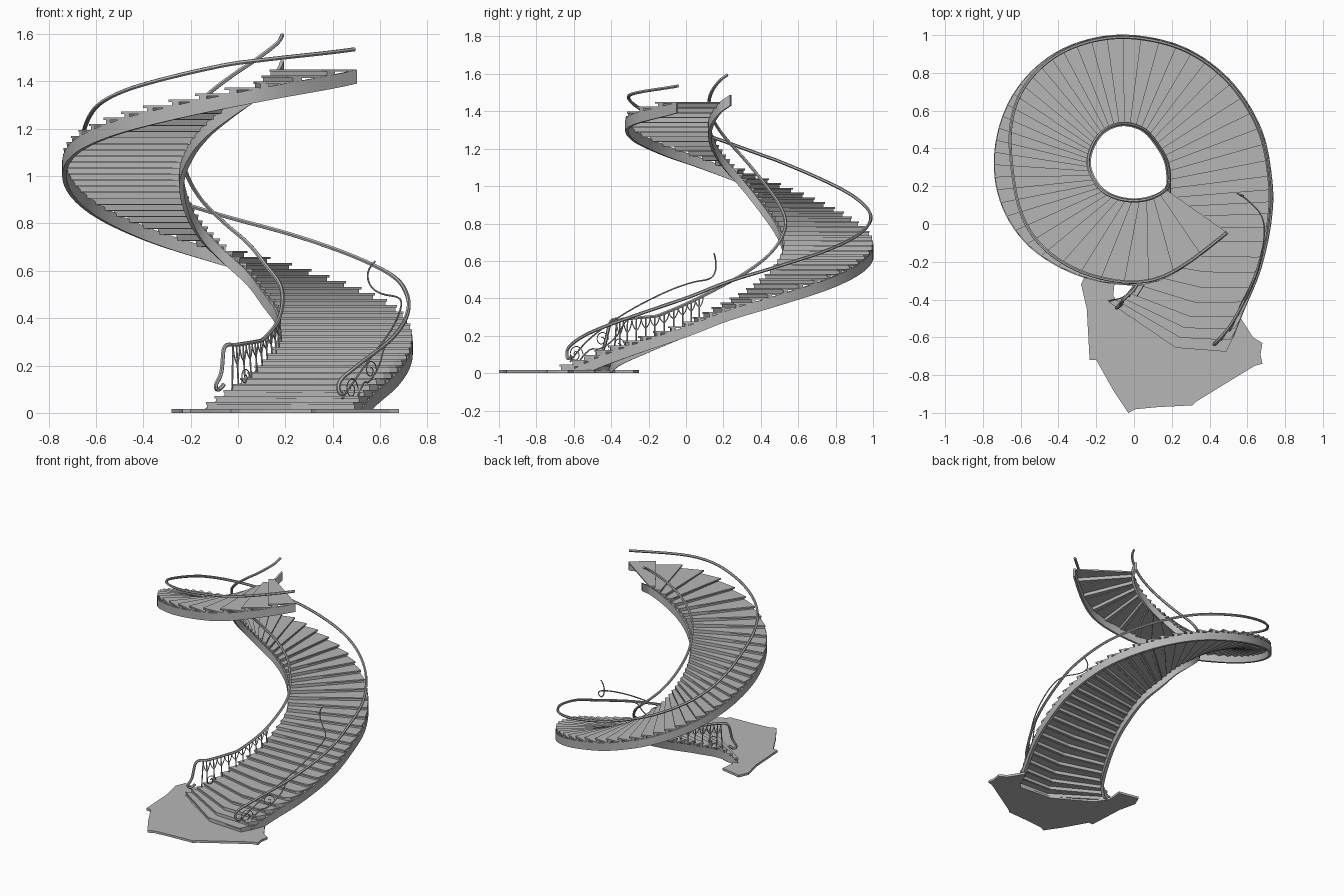
import bpy, bmesh, math
from mathutils import Vector

cube = bpy.data.objects.get("Cube")
if cube:
    bpy.data.objects.remove(cube)

stone = bpy.data.materials.new("stone_grey")
stone.use_nodes = True
stone.diffuse_color = (0.47, 0.47, 0.47, 1)
stone.node_tree.nodes["Principled BSDF"].inputs["Base Color"].default_value = stone.diffuse_color

# Flight layout: height, inner edge x y, outer edge x y
KEYS = [
    (.03, -.13, -.41, .52, -.61), (.10, -.03, -.37, .58, -.46),
    (.18, .07, -.2, .67, -.24), (.265, .15, 0, .725, .01),
    (.35, .178, .17, .73, .23), (.435, .17, .32, .67, .51),
    (.52, .11, .43, .5, .77), (.61, .04, .5, .24, .945),
    (.70, -.06, .525, -.09, 1), (.80, -.155, .49, -.4, .915),
    (.915, -.215, .41, -.63, .7), (1.04, -.235, .31, -.735, .4),
    (1.155, -.19, .21, -.7, .1), (1.24, -.12, .155, -.53, -.14),
    (1.32, -.02, .13, -.22, -.295), (1.39, .08, .14, .13, -.3),
    (1.46, .165, .185, .5, -.05), (1.50, .185, .24, .58, .06)]
START, END, STEPS = .03, 1.46, 56
RISE = (END - START) / STEPS


def edges(s):
    """Inner and outer plan points of the flight at height s."""
    i = 0
    while i < len(KEYS) - 2 and s > KEYS[i + 1][0]:
        i += 1
    a, b = KEYS[i], KEYS[i + 1]
    before, after = KEYS[max(i - 1, 0)], KEYS[min(i + 2, len(KEYS) - 1)]
    d = b[0] - a[0]
    t = (s - a[0]) / d
    out = []
    for c in range(1, 5):
        ma = (b[c] - before[c]) / (b[0] - before[0]) * d
        mb = (after[c] - a[c]) / (after[0] - a[0]) * d
        out.append((2*t**3 - 3*t**2 + 1) * a[c] + (t**3 - 2*t**2 + t) * ma
                   + (3*t**2 - 2*t**3) * b[c] + (t**3 - t**2) * mb)
    return Vector(out[:2]), Vector(out[2:])


def across(s, f, lift=0):
    """Point a fraction f of the way from the inner to the outer edge."""
    a, b = edges(s)
    return a.lerp(b, f).to_3d() + Vector((0, 0, s + lift))


def nosing(s, shift=0):
    """Front line of a tread, bowed forward near the floor."""
    bow = max(0, 1 - (s - START) / .25) ** 1.5
    pts = [across(s + shift, f) for f in (0, .5, .94, 1)]
    pts[1] += Vector((.03, -.14, 0)) * bow
    pts[2] += Vector((.01, -.07, 0)) * bow
    return pts


def prism(bm, outline, low, high):
    bottom = [bm.verts.new((p[0], p[1], low)) for p in outline]
    top = [bm.verts.new((p[0], p[1], high)) for p in outline]
    bm.faces.new(bottom)
    bm.faces.new(top)
    for i in range(len(outline)):
        j = (i + 1) % len(outline)
        bm.faces.new((bottom[i], bottom[j], top[j], top[i]))


def finish(bm, name):
    bmesh.ops.recalc_face_normals(bm, faces=bm.faces)
    mesh = bpy.data.meshes.new(name)
    bm.to_mesh(mesh)
    bm.free()
    mesh.materials.append(stone)
    obj = bpy.data.objects.new(name, mesh)
    bpy.context.collection.objects.link(obj)
    return obj


def smooth(obj):
    bpy.ops.object.select_all(action='DESELECT')
    obj.select_set(True)
    bpy.context.view_layer.objects.active = obj
    if obj.type == 'CURVE':
        bpy.ops.object.convert(target='MESH')
    bpy.ops.object.shade_smooth_by_angle(angle=math.radians(40))


def rods(name, paths, radius, kind='NURBS'):
    """Round bars along one or more paths."""
    curve = bpy.data.curves.new(name, 'CURVE')
    curve.dimensions = '3D'
    curve.bevel_depth = radius
    curve.bevel_resolution = 1
    curve.resolution_u = 4
    curve.use_fill_caps = True
    curve.materials.append(stone)
    for path in paths:
        spline = curve.splines.new(kind)
        spline.points.add(len(path) - 1)
        for point, p in zip(spline.points, path):
            point.co = (*p, 1)
        if kind == 'NURBS':
            spline.order_u = 3
            spline.use_endpoint_u = True
    obj = bpy.data.objects.new(name, curve)
    bpy.context.collection.objects.link(obj)
    smooth(obj)


# Broken-edged floor slab, cut away under the stair
floor = [(-.28, -.32), (-.25, -.45), (-.235, -.72), (-.2, -.72), (-.11, -.88),
         (-.03, -1), (.01, -.98), (.12, -.97), (.31, -.96), (.33, -.94),
         (.46, -.86), (.64, -.75), (.68, -.74), (.67, -.69), (.68, -.63),
         (.63, -.6), (.56, -.49), (.51, -.6), (.47, -.65), (.22, -.63),
         (-.04, -.48), (-.11, -.38), (-.1, -.28), (-.25, -.25)]
bm = bmesh.new()
prism(bm, floor, 0, .016)
finish(bm, "floor_slab")

# Treads and risers
treads, risers = bmesh.new(), bmesh.new()
for k in range(STEPS):
    s = START + k * RISE
    top = s + .016
    front, back = nosing(s, -RISE * .15), nosing(s + RISE)
    prism(treads, front + back[::-1], top - .01, top)
    face, rear = nosing(s), nosing(s, RISE * .25)
    prism(risers, face + rear[::-1], max(0, top - RISE - .008), top - .008)
finish(treads, "treads")
finish(risers, "risers")


def stringer(name, f0, f1, end):
    """Curved side beam swept along one edge of the flight."""
    bm = bmesh.new()
    rings = []
    count = 120
    for i in range(count + 1):
        s = START + (end - START) * i / count
        ring = []
        for f, drop in ((f0, .07), (f1, .07), (f1, .012), (f0, .012)):
            p = across(s, f, -drop)
            p.z = max(p.z, .004)
            ring.append(bm.verts.new(p))
        rings.append(ring)
    for a, b in zip(rings, rings[1:]):
        for j in range(4):
            m = (j + 1) % 4
            bm.faces.new((a[j], a[m], b[m], b[j]))
    bm.faces.new(rings[0])
    bm.faces.new(rings[-1])
    smooth(finish(bm, name))


stringer("inner_stringer", -.015, .025, 1.5)
stringer("outer_stringer", .97, 1.005, END)


# Handrails
def inner_rail(s):
    return across(s, .015, .105 + .08 * max(0, 1 - (s - .1) / .1))


def outer_rail(s):
    left = math.exp(-((s - 1.1) / .15) ** 2)
    upper = min(1, max(0, (s - 1) / .15))
    return across(s, .975 - .16 * left,
                  .14 - .025 * upper - .04 * max(0, (s - 1.36) / .1))


def sweep(rail, start, end, count=140):
    return [rail(start + (end - start) * i / count) for i in range(count + 1)]


scroll = [(-.06, -.41, .12), (-.08, -.43, .09), (-.1, -.45, .11),
          (-.07, -.43, .16), (-.065, -.42, .22), (-.06, -.4, .29)]
rods("inner_handrail", [scroll + sweep(inner_rail, .11, 1.49)], .009)
scroll = [(.45, -.61, .09), (.44, -.63, .07), (.42, -.64, .1),
          (.43, -.63, .14), (.48, -.58, .18), (.53, -.51, .22)]
rods("outer_handrail", [scroll + sweep(outer_rail, .13, END)], .009)

# Arched balusters along the lower inner edge
posts, arches = [], []
COUNT = 11
gap = .23 / COUNT
for i in range(COUNT):
    s = .09 + gap * i
    foot, head = across(s, .03, -.01), inner_rail(max(s, .1))
    posts.append([foot, head])
    spring = foot.lerp(head, .55)
    for side in (-.5, .5):
        tip = inner_rail(max(s + side * gap, .1))
        knee = Vector((tip.x, tip.y, spring.z)).lerp(tip, .4)
        arches.append([spring, knee, tip])
rods("balusters", posts, .004, 'POLY')
rods("baluster_arches", arches, .003)


def volute(center, size, turns, facing):
    """Flat spiral standing upright along the facing direction."""
    out = []
    for i in range(25):
        t = i / 24
        a, r = turns * math.tau * t, size * (1 - .8 * t)
        out.append(Vector(center) + Vector(facing) * r * math.cos(a)
                   + Vector((0, 0, r * math.sin(a))))
    return out


# Wrought tendrils on the lower outer edge
tendril = [(.44, -.62, .06), (.5, -.56, .15), (.58, -.42, .26), (.65, -.28, .35),
           (.69, -.1, .44), (.69, .04, .49), (.6, .13, .5), (.55, .16, .54),
           (.545, .16, .61), (.58, .15, .64)]
branch = [(.5, -.58, .05), (.53, -.52, .14), (.55, -.46, .12), (.6, -.36, .2),
          (.62, -.32, .3), (.66, -.22, .33)]
rods("tendrils", [tendril, branch], .004)
along = (.55, .8, 0)
rods("volutes", [volute((.48, -.59, .1), .05, 1.5, along),
                 volute((.56, -.45, .18), .045, 1.3, along),
                 volute((.03, -.36, .15), .04, 1.3, (.5, .8, 0))], .0025)
